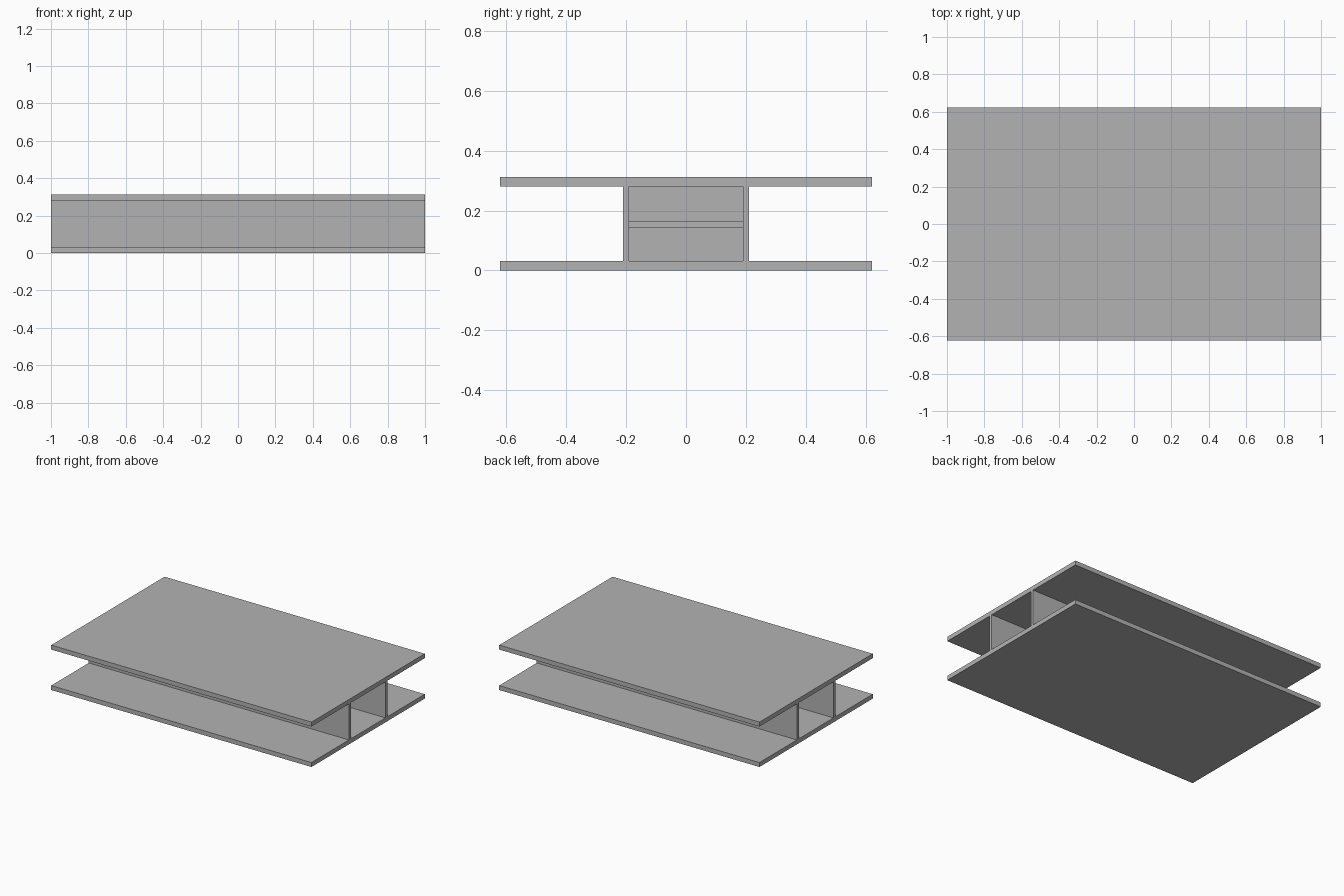
import bpy

cube = bpy.data.objects.get("Cube")
if cube:
    bpy.data.objects.remove(cube, do_unlink=True)

# Single steel colour
steel = bpy.data.materials.new("steel_grey")
steel.use_nodes = True
colour = (0.45, 0.45, 0.45, 1)
steel.diffuse_color = colour
steel.node_tree.nodes["Principled BSDF"].inputs["Base Color"].default_value = colour


def plate(name, low, high):
    """Add a rectangular plate spanning two opposite corners."""
    middle = [(a + b) / 2 for a, b in zip(low, high)]
    bpy.ops.mesh.primitive_cube_add(size=1, location=middle)
    obj = bpy.context.object
    obj.name = name
    obj.scale = [b - a for a, b in zip(low, high)]
    bpy.ops.object.transform_apply(location=False, rotation=False, scale=True)
    obj.data.materials.append(steel)
    return obj


HALF_LENGTH, HALF_WIDTH, HEIGHT = 1.0, 0.622, 0.312
FLANGE, WEB_IN, WEB_OUT = 0.031, 0.19, 0.211
TOP = HEIGHT - FLANGE

# Wide flanges, bottom and top
for name, z in (("bottom_flange", 0), ("top_flange", TOP)):
    plate(name, (-HALF_LENGTH, -HALF_WIDTH, z),
          (HALF_LENGTH, HALF_WIDTH, z + FLANGE))

# Twin upright webs that form the box
for name, y0, y1 in (("front_web", -WEB_OUT, -WEB_IN),
                     ("back_web", WEB_IN, WEB_OUT)):
    plate(name, (-HALF_LENGTH, y0, FLANGE), (HALF_LENGTH, y1, TOP))

# Cross plate closing the box at mid length
plate("diaphragm", (-0.01, -WEB_IN, FLANGE), (0.01, WEB_IN, TOP))

# Level stiffeners on both sides of the diaphragm
for name, x0, x1 in (("right_stiffener", -0.35, -0.01),
                     ("left_stiffener", 0.01, 0.35)):
    plate(name, (x0, -WEB_IN, 0.142), (x1, WEB_IN, 0.163))
